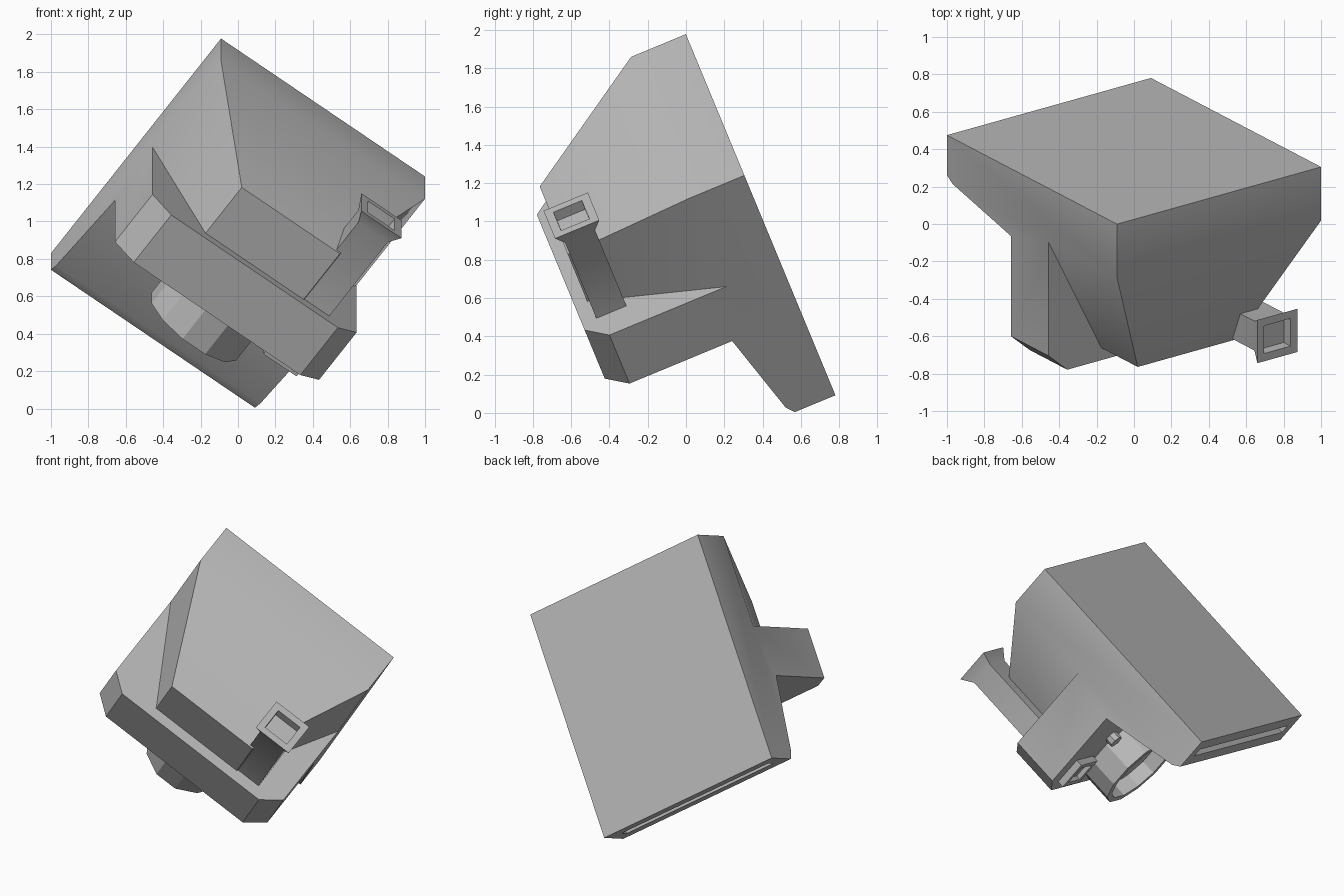
import bpy, bmesh, math
from mathutils import Matrix

cube = bpy.data.objects.get("Cube")
if cube:
    bpy.data.objects.remove(cube)

grey = bpy.data.materials.new("light_grey")
grey.use_nodes = True
grey.diffuse_color = (0.5, 0.5, 0.5, 1)
grey.node_tree.nodes["Principled BSDF"].inputs["Base Color"].default_value = (0.5, 0.5, 0.5, 1)

# The camera is modelled flat (x across, -y lens side, z up from its base), then posed
POSE = (Matrix.Translation((0, 0.39, 1.035))
        @ Matrix.Rotation(math.radians(112.5), 4, 'X')
        @ Matrix.Rotation(math.radians(-36.2), 4, 'Z'))


def finish(bm, name):
    mesh = bpy.data.meshes.new(name)
    bm.to_mesh(mesh)
    bm.free()
    obj = bpy.data.objects.new(name, mesh)
    bpy.context.collection.objects.link(obj)
    mesh.materials.append(grey)
    obj.matrix_world = POSE
    bpy.ops.object.select_all(action='DESELECT')
    obj.select_set(True)
    bpy.context.view_layer.objects.active = obj
    bpy.ops.object.shade_smooth_by_angle(angle=math.radians(29))
    return obj


def recess(bm, face, border, depth):
    bmesh.ops.recalc_face_normals(bm, faces=bm.faces)
    bmesh.ops.inset_individual(bm, faces=[face], thickness=border, use_even_offset=True)
    bmesh.ops.inset_individual(bm, faces=[face], thickness=0.002, depth=-depth)


def rect(y, x0, x1, z0, z1):
    return [(x0, y, z0), (x1, y, z0), (x1, y, z1), (x0, y, z1)]


def circle(y, x, z, r, n):
    angles = [(i + 0.5) * math.tau / n for i in range(n)]
    return [(x + r * math.cos(a), y, z + r * math.sin(a)) for a in angles]


def loft(name, rings, border=0, depth=0):
    """Skin a stack of rings; the last cap may be recessed."""
    bm = bmesh.new()
    loops = [[bm.verts.new(p) for p in ring] for ring in rings]
    n = len(loops[0])
    for a, b in zip(loops, loops[1:]):
        for i in range(n):
            j = (i + 1) % n
            bm.faces.new((a[i], a[j], b[j], b[i]))
    bm.faces.new(loops[0])
    cap = bm.faces.new(loops[-1])
    bmesh.ops.recalc_face_normals(bm, faces=bm.faces)
    if border:
        recess(bm, cap, border, depth)
    return finish(bm, name)


# Body: right-hand outline points, mirrored to the left
W = 0.676
points = {
    "rear_base": (W, 0.77, 0), "rear_rim": (W, 0.77, 0.31), "hump_rear": (0.325, 0.478, 1.01),
    "hump_front": (0.325, 0.15, 1.01), "shelf_in": (W, 0.15, 0.31),
    "shelf_out": (W, 0.15, 0.97), "brow_rear": (0.552, 0.15, 1.08),
    "brow_front": (0.552, -0.19, 1.08), "cheek": (W, -0.19, 0.97),
    "panel_low": (W, -0.19, 0.39), "lip": (W, -0.72, 0.265),
    "nose": (W, -0.77, 0.23), "nose_base": (W, -0.77, 0),
}
bm = bmesh.new()
right = {k: bm.verts.new(p) for k, p in points.items()}
left = {k: bm.verts.new((-p[0], p[1], p[2])) for k, p in points.items()}

# Faces running across the whole width
chain = ["rear_base", "rear_rim", "hump_rear", "hump_front", "brow_rear", "brow_front",
         "panel_low", "lip", "nose", "nose_base"]
across = {}
for a, b in zip(chain, chain[1:] + chain[:1]):
    across[a] = bm.faces.new((right[a], right[b], left[b], left[a]))

# Faces repeated on each side
side_faces = [
    ("rear_rim", "shelf_in", "hump_front", "hump_rear"),
    ("shelf_in", "shelf_out", "brow_rear", "hump_front"),
    ("shelf_out", "cheek", "brow_front", "brow_rear"),
    ("panel_low", "cheek", "brow_front"),
    ("shelf_in", "shelf_out", "cheek", "panel_low"),
    ("rear_base", "rear_rim", "shelf_in", "panel_low", "lip", "nose", "nose_base"),
]
for names in side_faces:
    for half in (right, left):
        bm.faces.new([half[n] for n in names])
# Picture slot in the nose
recess(bm, across["nose"], 0.085, 0.05)
finish(bm, "body")

# Viewfinder: tube with flared eyepiece, and front window
loft("viewfinder_tube", [rect(0.1, 0.3, 0.495, 0.83, 1.0),
                         rect(0.68, 0.3, 0.495, 0.83, 1.0),
                         rect(0.755, 0.265, 0.53, 0.79, 1.04)], 0.045, 0.06)
loft("viewfinder_window", [rect(-0.15, 0.34, 0.56, 0.8, 1.0),
                           rect(-0.235, 0.34, 0.56, 0.8, 1.0)], 0.035, 0.03)

# Lens barrel and shutter button
loft("lens_barrel", [circle(-0.15, 0, 0.78, 0.29, 12),
                     circle(-0.4, 0, 0.78, 0.29, 12)], 0.04, 0.1)
loft("shutter_button", [circle(-0.15, 0.32, 0.62, 0.045, 8),
                        circle(-0.24, 0.32, 0.62, 0.045, 8)])
